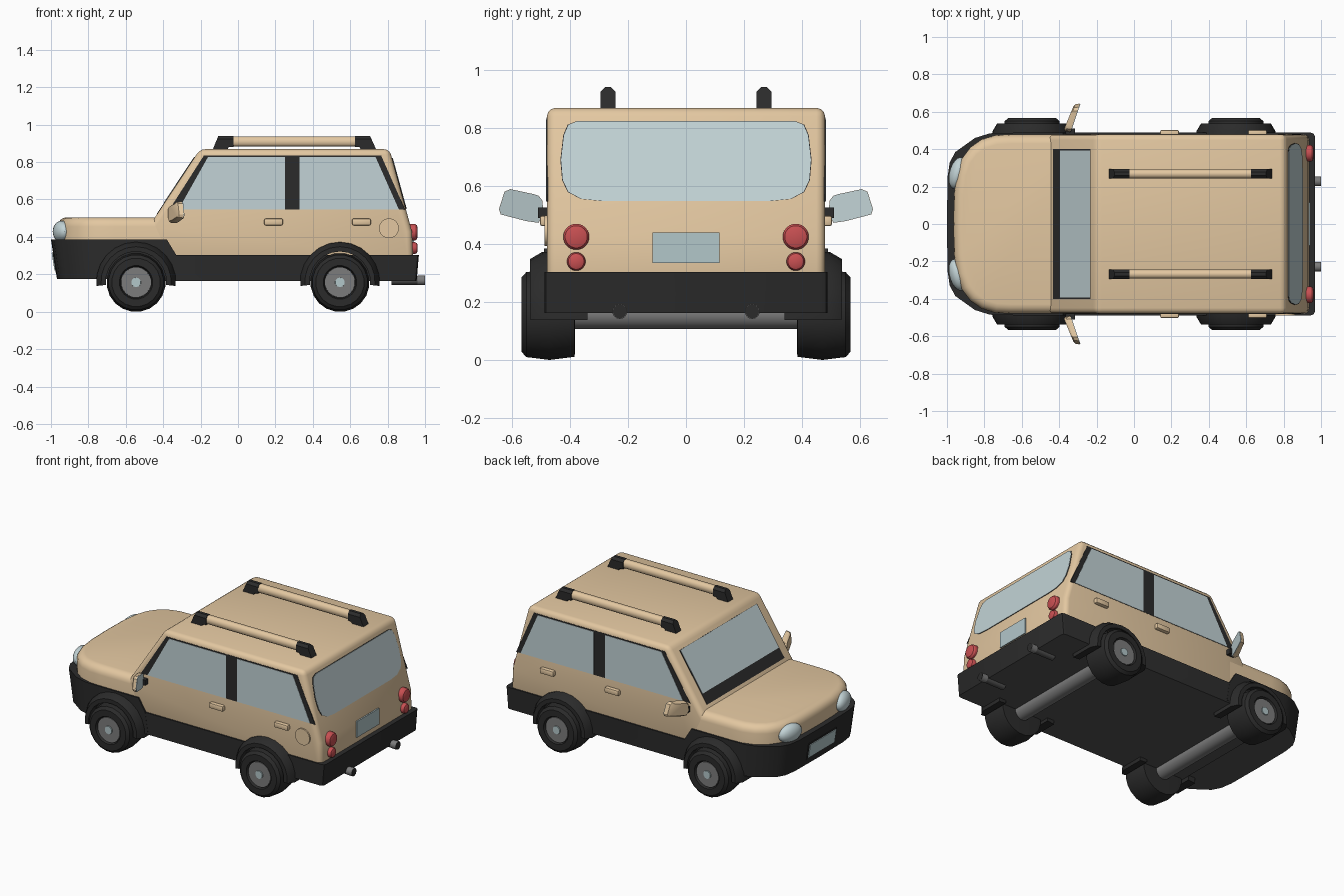
import bpy, bmesh, math
from mathutils import Vector

if "Cube" in bpy.data.objects:
    bpy.data.objects.remove(bpy.data.objects["Cube"])


def material(name, r, g, b):
    m = bpy.data.materials.new(name)
    m.diffuse_color = (r, g, b, 1)
    m.use_nodes = True
    m.node_tree.nodes["Principled BSDF"].inputs["Base Color"].default_value = m.diffuse_color
    return m


TAN = material("tan paint", 0.77, 0.575, 0.355)
BLACK = material("black plastic", 0.024, 0.024, 0.024)
UNDER = material("underside grey", 0.085, 0.085, 0.085)
GREY = material("metal grey", 0.2, 0.2, 0.2)
GLASS = material("pale glass", 0.54, 0.65, 0.67)
PLATE = material("plate blue grey", 0.45, 0.57, 0.59)
RED = material("lamp red", 0.58, 0.08, 0.085)


def finish(name, bm, *mats, bevel=0, limit=25, segs=3, keep=None):
    """Bevel sharp edges, fix normals, and make the object."""
    bmesh.ops.recalc_face_normals(bm, faces=bm.faces[:])
    bm.normal_update()
    if bevel:
        edges = [e for e in bm.edges if e.calc_face_angle(0) > math.radians(limit)
                 and (keep is None or keep(e))]
        bmesh.ops.bevel(bm, geom=edges, offset=bevel, segments=segs, profile=0.5,
                        affect='EDGES', clamp_overlap=True)
        bm.normal_update()
    for f in bm.faces:
        f.smooth = True
        if len(mats) > 1 and f.normal.z < -0.8:
            f.material_index = 1
    me = bpy.data.meshes.new(name)
    bm.to_mesh(me)
    bm.free()
    for m in mats:
        me.materials.append(m)
    me.set_sharp_from_angle(angle=math.radians(32))
    ob = bpy.data.objects.new(name, me)
    bpy.context.scene.collection.objects.link(ob)
    return ob


def loft(name, rings, *mats, **kw):
    """Skin a list of equal rings and cap both ends."""
    bm = bmesh.new()
    vs = [[bm.verts.new(p) for p in r] for r in rings]
    n = len(vs[0])
    for a, b in zip(vs, vs[1:]):
        for i in range(n):
            bm.faces.new((a[i], a[(i + 1) % n], b[(i + 1) % n], b[i]))
    bm.faces.new(vs[0])
    bm.faces.new(vs[-1])
    return finish(name, bm, *mats, **kw)


PLACE = {'x': lambda p, t: (t, p[0], p[1]),
         'y': lambda p, t: (p[0], t, p[1]),
         'z': lambda p, t: (p[0], p[1], t)}


def prism(name, pts, axis, a, b, *mats, **kw):
    return loft(name, [[PLACE[axis](p, t) for p in pts] for t in (a, b)], *mats, **kw)


def circle(cu, cv, r, n=16):
    return [(cu + r * math.cos(2 * math.pi * (i + .5) / n),
             cv + r * math.sin(2 * math.pi * (i + .5) / n)) for i in range(n)]


def lathe(name, axis, cu, cv, prof, mat, n=16):
    """prof: (position along axis, radius)"""
    return loft(name, [[PLACE[axis](p, t) for p in circle(cu, cv, r, n)] for t, r in prof], mat)


def rect(u0, v0, u1, v1):
    return [(u0, v0), (u1, v0), (u1, v1), (u0, v1)]


def sym(half):
    """Mirror a half outline in y."""
    return half + [(x, -y) for x, y in reversed(half) if y > 0]


# cabin
prism("cabin", [(-0.444, 0.505), (-0.203, 0.869), (0.81, 0.869), (0.93, 0.43),
                (0.938, 0.25), (-0.38, 0.25), (-0.475, 0.458)], 'y', -0.479, 0.479,
      TAN, bevel=0.03)

# bonnet, rounded in plan and along the top edge
bonnet = sym([(-0.965, 0), (-0.962, 0.16), (-0.948, 0.27), (-0.92, 0.35), (-0.875, 0.41),
              (-0.815, 0.452), (-0.74, 0.475), (-0.66, 0.479), (-0.34, 0.479)])
prism("bonnet", bonnet, 'z', 0.3, 0.505, TAN, bevel=0.05, limit=50, segs=4,
      keep=lambda e: all(v.co.z > 0.5 for v in e.verts) and min(v.co.x for v in e.verts) < -0.35)

# lower cladding and front bumper, with a greyer underside
prism("lower_body", [(-0.7, 0.163), (0.955, 0.163), (0.967, 0.303), (-0.7, 0.303)],
      'y', -0.488, 0.488, BLACK, UNDER, bevel=0.02, segs=2,
      keep=lambda e: all(v.co.x > 0.9 for v in e.verts) and
      abs(e.verts[0].co.y - e.verts[1].co.y) < 0.01)
front = [(-1.0, 0), (-0.997, 0.25), (-0.985, 0.33), (-0.955, 0.385), (-0.85, 0.46),
         (-0.77, 0.485), (-0.6, 0.489)]
rings = []
for z, shift, end in ((0.175, 0.032, -0.31), (0.303, 0.013, -0.33), (0.385, 0, -0.38)):
    rings.append([(x + (shift if x < -0.7 else 0), y, z) for x, y in sym(front + [(end, 0.489)])])
loft("front_bumper", rings, BLACK, UNDER)

# windscreen frame and glass, laid on the slope
A, B = Vector((-0.444, 0, 0.505)), Vector((-0.203, 0, 0.869))
nrm = Vector((-0.364, 0, 0.241)).normalized()


def screen(name, t0, t1, w, off, mat):
    q = [A.lerp(B, t) + Vector((0, y, 0)) for t, y in ((t0, -w), (t0, w), (t1, w), (t1, -w))]
    loft(name, [[p - nrm * 0.002 for p in q], [p + nrm * off for p in q]], mat)


screen("windscreen_frame", 0.05, 0.88, 0.40, 0.002, BLACK)
screen("windscreen_glass", 0.21, 0.877, 0.394, 0.004, GLASS)

# rear window, barrel shaped
half = [(0, 0.822), (0.375, 0.822), (0.405, 0.81), (0.42, 0.775), (0.43, 0.69),
        (0.424, 0.62), (0.405, 0.58), (0.36, 0.556), (0.29, 0.549), (0, 0.549)]
outline = half + [(-y, z) for y, z in reversed(half) if y > 0]
for name, s, off, mat in (("rear_window_frame", 1.006, 0.003, BLACK),
                          ("rear_window_glass", 1.0, 0.005, GLASS)):
    pts = [(y * s, 0.686 + (z - 0.686) * s) for y, z in outline]
    loft(name, [[(0.93 - (z - 0.43) * 0.273 + d, y, z) for y, z in pts] for d in (-0.003, off)], mat)

# number plates, blank
prism("rear_plate", rect(-0.115, 0.335, 0.115, 0.44), 'x', 0.933, 0.942, PLATE)
prism("front_plate_frame", [(-0.97, 0.21), (-0.975, 0.21), (-0.992, 0.32), (-0.98, 0.32)],
      'y', -0.145, 0.145, BLACK)
prism("front_plate", [(-0.972, 0.22), (-0.981, 0.22), (-0.996, 0.31), (-0.987, 0.31)],
      'y', -0.135, 0.135, PLATE)

# fuel cap, on one side only
lathe("fuel_cap", 'y', 0.807, 0.446, [(-0.47, 0.053), (-0.488, 0.053)], TAN, 24)

for s, side in ((1, "left"), (-1, "right")):
    # side windows
    prism(side + "_window_frame", [(-0.367, 0.546), (-0.182, 0.836), (0.765, 0.836), (0.893, 0.546)],
          'y', s * 0.475, s * 0.4805, BLACK)
    prism(side + "_front_window", [(-0.318, 0.547), (-0.16, 0.828), (0.25, 0.828), (0.25, 0.547)],
          'y', s * 0.475, s * 0.4825, GLASS)
    prism(side + "_back_window", [(0.33, 0.547), (0.33, 0.828), (0.735, 0.828), (0.86, 0.547)],
          'y', s * 0.475, s * 0.4825, GLASS)

    # door handles
    for x, part in ((0.14, "_front_handle"), (0.61, "_back_handle")):
        prism(side + part, rect(x, 0.462, x + 0.1, 0.498), 'y', s * 0.47, s * 0.503,
              TAN, bevel=0.008, segs=2)

    # mirror, housing with glass facing back
    shape = [(0.49, 0.505), (0.495, 0.55), (0.507, 0.566), (0.525, 0.572), (0.605, 0.589),
             (0.625, 0.58), (0.644, 0.52), (0.638, 0.502), (0.55, 0.479), (0.508, 0.473)]
    mir = lambda d, k: [(-0.35 + (y - 0.5) * 0.33 + d, s * (0.565 + (y - 0.565) * k),
                         0.53 + (z - 0.53) * k) for y, z in shape]
    loft(side + "_mirror", [mir(-0.022, 0.8), mir(-0.012, 0.95), mir(0.012, 1)], TAN)
    loft(side + "_mirror_glass", [mir(0.01, 0.985), mir(0.016, 0.985)], GLASS)
    prism(side + "_mirror_arm", rect(-0.365, 0.49, -0.315, 0.525), 'y', s * 0.47, s * 0.51, BLACK)

    # roof rail with black feet
    sec = lambda x: [(x, s * 0.268 + dy, z) for dy, z in
                     ((-0.013, 0.884), (-0.024, 0.895), (-0.024, 0.918), (-0.012, 0.936),
                      (0.012, 0.936), (0.024, 0.918), (0.024, 0.895), (0.013, 0.884))]
    rail = loft(side + "_roof_rail", [sec(-0.04), sec(0.64)], TAN)
    rail.data.set_sharp_from_angle(angle=math.radians(65))
    for name, foot in (("_rail_front_foot", [(-0.138, 0.86), (-0.105, 0.94), (-0.025, 0.94),
                                             (-0.025, 0.882), (-0.05, 0.88), (-0.06, 0.86)]),
                       ("_rail_back_foot", [(0.742, 0.86), (0.706, 0.94), (0.625, 0.94),
                                            (0.625, 0.882), (0.65, 0.88), (0.66, 0.86)])):
        prism(side + name, foot, 'y', s * 0.242, s * 0.294, BLACK, bevel=0.016, segs=1,
              keep=lambda e: all(v.co.z > 0.88 for v in e.verts) and max(v.co.z for v in e.verts) > 0.93
              and abs(e.verts[0].co.y - e.verts[1].co.y) < 0.01
              and abs(e.verts[0].co.x - e.verts[1].co.x) > 0.01)

    # headlight
    bm = bmesh.new()
    bmesh.ops.create_uvsphere(bm, u_segments=20, v_segments=12, radius=1)
    for v in bm.verts:
        v.co = Vector((-0.943 + v.co.x * 0.045 + s * v.co.y * 0.016,
                       s * 0.272 + v.co.y * 0.085, 0.428 + v.co.z * 0.058))
    finish(side + "_headlight", bm, GLASS)

    # tail lights
    for z, r, part in ((0.425, 0.045, "_upper_tail_light"), (0.34, 0.032, "_lower_tail_light")):
        lathe(side + part, 'x', s * 0.378, z, [(0.91, r), (0.946, r), (0.956, r * 0.85),
                                               (0.961, r * 0.5)], RED, 20)

    # exhaust pipe
    lathe(side + "_exhaust", 'x', s * 0.228, 0.168, [(0.82, 0.024), (0.97, 0.024)], UNDER, 14)
    lathe(side + "_exhaust_tip", 'x', s * 0.228, 0.168, [(0.96, 0.026), (0.999, 0.026)], GREY, 14)
    lathe(side + "_exhaust_hole", 'x', s * 0.228, 0.168, [(0.99, 0.024), (1.0, 0.024)], BLACK, 14)

    for x, end in ((-0.545, "_front"), (0.545, "_back")):
        # tyre, rim and hub
        lathe(side + end + "_tyre", 'y', x, 0.157,
              [(s * y, r) for y, r in ((0.382, 0.13), (0.384, 0.147), (0.47, 0.158), (0.55, 0.148),
                                       (0.566, 0.13), (0.566, 0.09), (0.552, 0.084))], BLACK, 20)
        lathe(side + end + "_rim", 'y', x, 0.157, [(s * 0.53, 0.082), (s * 0.557, 0.08)], GREY, 20)
        lathe(side + end + "_hub", 'y', x, 0.157, [(s * 0.53, 0.028), (s * 0.563, 0.026)], PLATE, 10)

        # wheel arch, a section swept around the wheel
        arch = []
        for i in range(13):
            a = math.radians(-6 + 192 * i / 12)
            arch.append([(x + r * math.cos(a), s * y, 0.16 + r * math.sin(a)) for y, r in
                         ((0.34, 0.162), (0.537, 0.162), (0.537, 0.188), (0.495, 0.213), (0.34, 0.213))])
        loft(side + end + "_wheel_arch", arch, BLACK)

# axles
for x, end in ((-0.545, "front"), (0.545, "back")):
    lathe(end + "_axle", 'y', x, 0.158, [(-0.4, 0.052), (0.4, 0.052)], GREY, 16)
